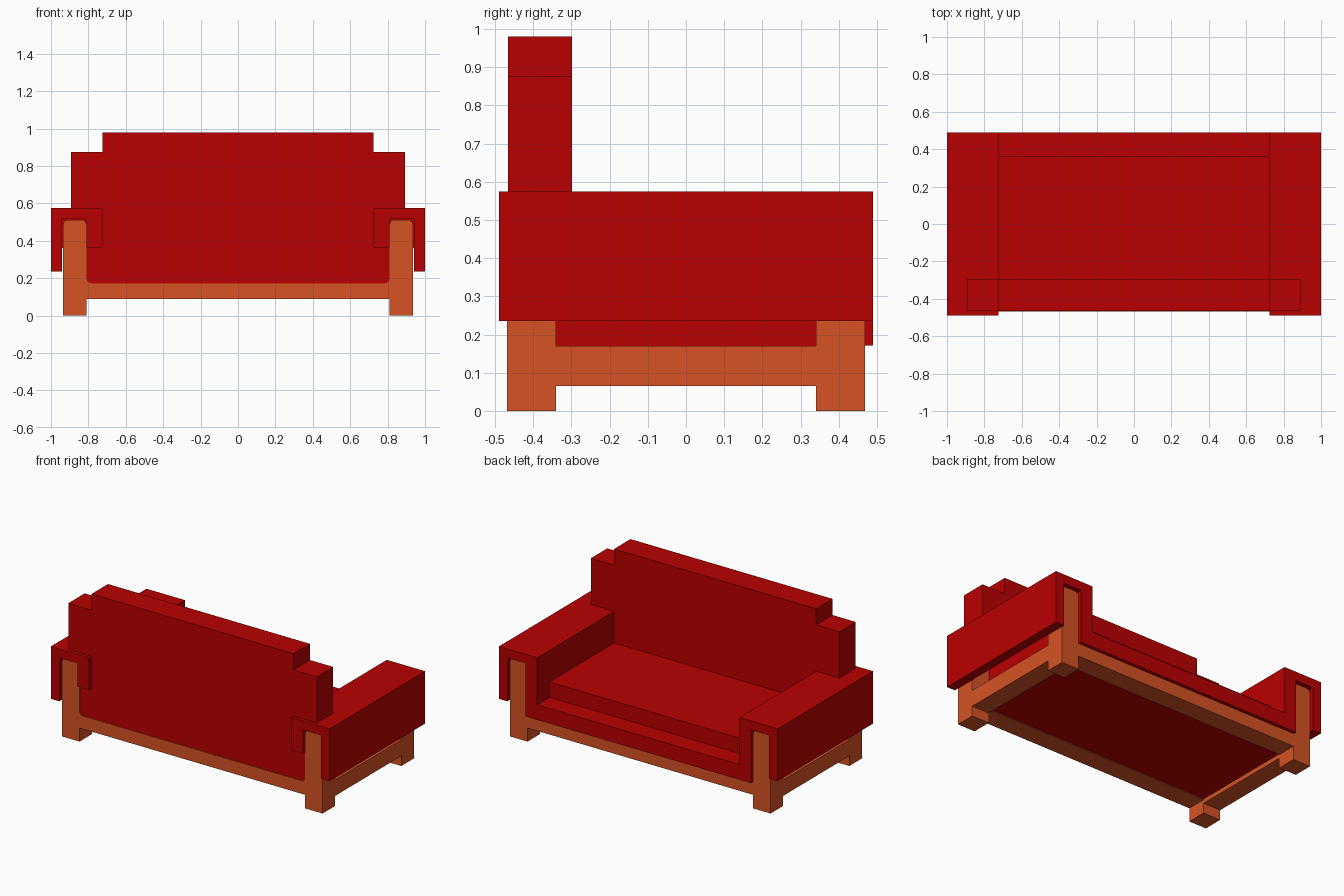
import bpy, bmesh
from mathutils import Vector

cube = bpy.data.objects.get("Cube")
if cube:
    bpy.data.objects.remove(cube, do_unlink=True)


def material(name, rgb):
    m = bpy.data.materials.new(name)
    m.use_nodes = True
    m.diffuse_color = (*rgb, 1)
    m.node_tree.nodes["Principled BSDF"].inputs["Base Color"].default_value = (*rgb, 1)
    return m


RED = material("red upholstery", (0.49, 0.0, 0.0))
WOOD = material("warm wood", (0.67, 0.086, 0.018))


def outline(corners, steps=4):
    """Turn (x, z[, radius]) corners into points, rounding where a radius is given."""
    pts = []
    for i, c in enumerate(corners):
        p = Vector(c[:2])
        if len(c) == 2:
            pts.append(p)
            continue
        a = p + (Vector(corners[i - 1][:2]) - p).normalized() * c[2]
        b = p + (Vector(corners[(i + 1) % len(corners)][:2]) - p).normalized() * c[2]
        for k in range(steps + 1):
            t = k / steps
            pts.append(a * (1 - t) ** 2 + p * 2 * t * (1 - t) + b * t ** 2)
    return pts


def extrude(name, corners, y0, y1, mat):
    """Extrude an x-z outline along y."""
    bm = bmesh.new()
    face = bm.faces.new([bm.verts.new((p.x, y0, p.y)) for p in outline(corners)])
    new = bmesh.ops.extrude_face_region(bm, geom=[face])["geom"]
    bmesh.ops.translate(bm, vec=(0, y1 - y0, 0),
                        verts=[v for v in new if isinstance(v, bmesh.types.BMVert)])
    bmesh.ops.recalc_face_normals(bm, faces=bm.faces)
    me = bpy.data.meshes.new(name)
    bm.to_mesh(me)
    bm.free()
    me.materials.append(mat)
    ob = bpy.data.objects.new(name, me)
    bpy.context.collection.objects.link(ob)


def box(name, x0, x1, y0, y1, z0, z1, mat):
    extrude(name, [(x0, z0), (x1, z0), (x1, z1), (x0, z1)], y0, y1, mat)


def both(half):
    """Complete a right-hand outline with its mirror image."""
    return half + [(-c[0], *c[1:]) for c in reversed(half)]


POST_IN, POST_OUT = 0.81, 0.935
LEG_Y, END_Y = 0.34, 0.468
SLOT_OUT, SLOT_TOP = 0.94, 0.517

# Wooden end frames: legs, rail and round-topped arm posts in one outline
frame = both([(POST_IN, 0.088), (POST_IN, 0), (POST_OUT, 0), (POST_OUT, 0.512, 0.03),
              (POST_IN, 0.512, 0.03), (POST_IN, 0.172, 0.03)])
extrude("back_frame", frame, -END_Y, -LEG_Y, WOOD)
extrude("front_frame", frame, LEG_Y, END_Y, WOOD)

# Seat base, its underside nearly level with the rails, and the cushion
box("seat_base", -POST_IN, POST_IN, -0.465, 0.49, 0.172, 0.27, RED)
box("seat_underside", -POST_IN, POST_IN, -LEG_Y, LEG_Y, 0.093, 0.2, RED)
box("seat_cushion", -0.725, 0.725, -0.46, 0.363, 0.26, 0.37, RED)

# Stepped backrest
extrude("backrest", both([(0.8, 0.26), (0.8, 0.56), (0.892, 0.56), (0.892, 0.875),
                          (0.725, 0.875), (0.725, 0.98)]), -0.466, -0.298, RED)

for side, s in (("left", 1), ("right", -1)):
    # Side rail between the legs
    x0, x1 = sorted((s * POST_IN, s * POST_OUT))
    box(side + "_side_rail", x0, x1, -LEG_Y, LEG_Y, 0.065, 0.17, WOOD)

    # Padded arm draped over the posts
    arm = [(0.725, 0.365), (0.725, 0.575), (1, 0.575), (1, 0.235), (SLOT_OUT, 0.235),
           (SLOT_OUT, SLOT_TOP), (POST_IN, SLOT_TOP), (POST_IN, 0.365)]
    extrude(side + "_arm", [(s * x, z) for x, z in arm], -0.49, 0.49, RED)

    # Padding that closes the hollow of the arm behind the posts
    x0, x1 = sorted((s * POST_IN, s * SLOT_OUT))
    box(side + "_arm_core", x0, x1, -0.44, 0.44, 0.36, SLOT_TOP, RED)

    # Inner arm panel reaching down to the seat base
    x0, x1 = sorted((s * 0.725, s * POST_IN))
    box(side + "_arm_inner_panel", x0, x1, -0.465, 0.49, 0.27, 0.365, RED)
